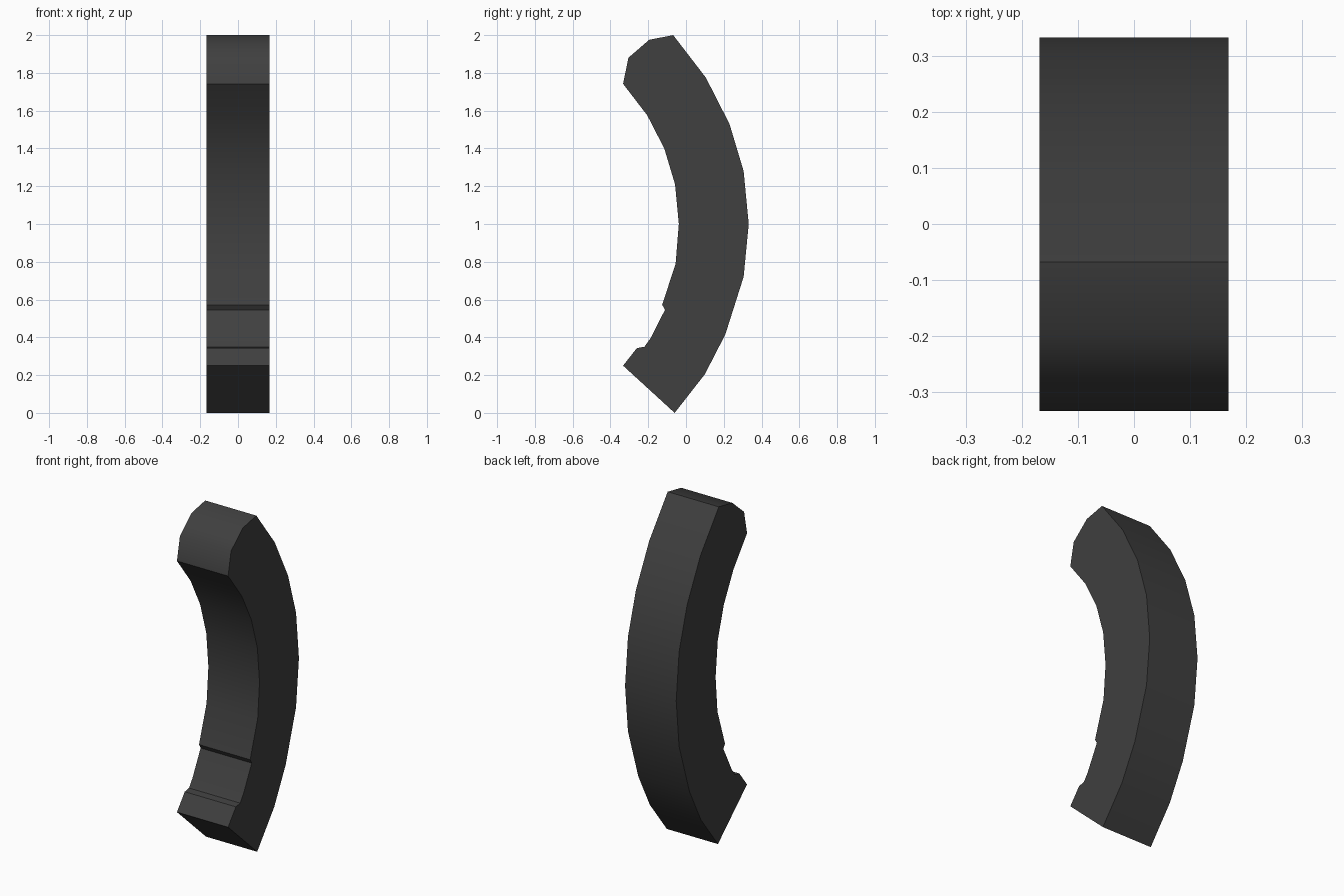
import bpy, bmesh, math

if "Cube" in bpy.data.objects:
    bpy.data.objects.remove(bpy.data.objects["Cube"])

HALF_WIDTH = 0.168

# Side profile (y, z), counter-clockwise from the bottom tip
outer = [(-0.06, 0), (0.10, 0.205), (0.208, 0.415), (0.305, 0.72), (0.332, 1.0),
         (0.305, 1.28), (0.23, 1.53), (0.105, 1.775), (-0.068, 2.0)]
top_cap = [(-0.195, 1.975), (-0.305, 1.88), (-0.333, 1.742)]
inner = [(-0.205, 1.575), (-0.115, 1.40), (-0.058, 1.21), (-0.038, 1.0), (-0.055, 0.79)]
finger_notch = [(-0.126, 0.572), (-0.111, 0.546), (-0.188, 0.395), (-0.22, 0.35),
                (-0.26, 0.343), (-0.333, 0.25)]
profile = outer + top_cap + inner + finger_notch

# Curved grip: profile extruded across x
bm = bmesh.new()
face = bm.faces.new([bm.verts.new((-HALF_WIDTH, y, z)) for y, z in profile])
ext = bmesh.ops.extrude_face_region(bm, geom=[face], use_keep_orig=True)
moved = [g for g in ext["geom"] if isinstance(g, bmesh.types.BMVert)]
bmesh.ops.translate(bm, verts=moved, vec=(2 * HALF_WIDTH, 0, 0))
bmesh.ops.recalc_face_normals(bm, faces=bm.faces)
mesh = bpy.data.meshes.new("curved_grip")
bm.to_mesh(mesh)
bm.free()
grip = bpy.data.objects.new("curved_grip", mesh)
bpy.context.collection.objects.link(grip)

# Dark finish
dark = bpy.data.materials.new("dark_grey")
dark.diffuse_color = (0.05, 0.05, 0.05, 1)
dark.use_nodes = True
dark.node_tree.nodes["Principled BSDF"].inputs["Base Color"].default_value = dark.diffuse_color
mesh.materials.append(dark)

# Smooth curves, sharp corners
bpy.context.view_layer.objects.active = grip
grip.select_set(True)
bpy.ops.object.shade_smooth_by_angle(angle=math.radians(38))
